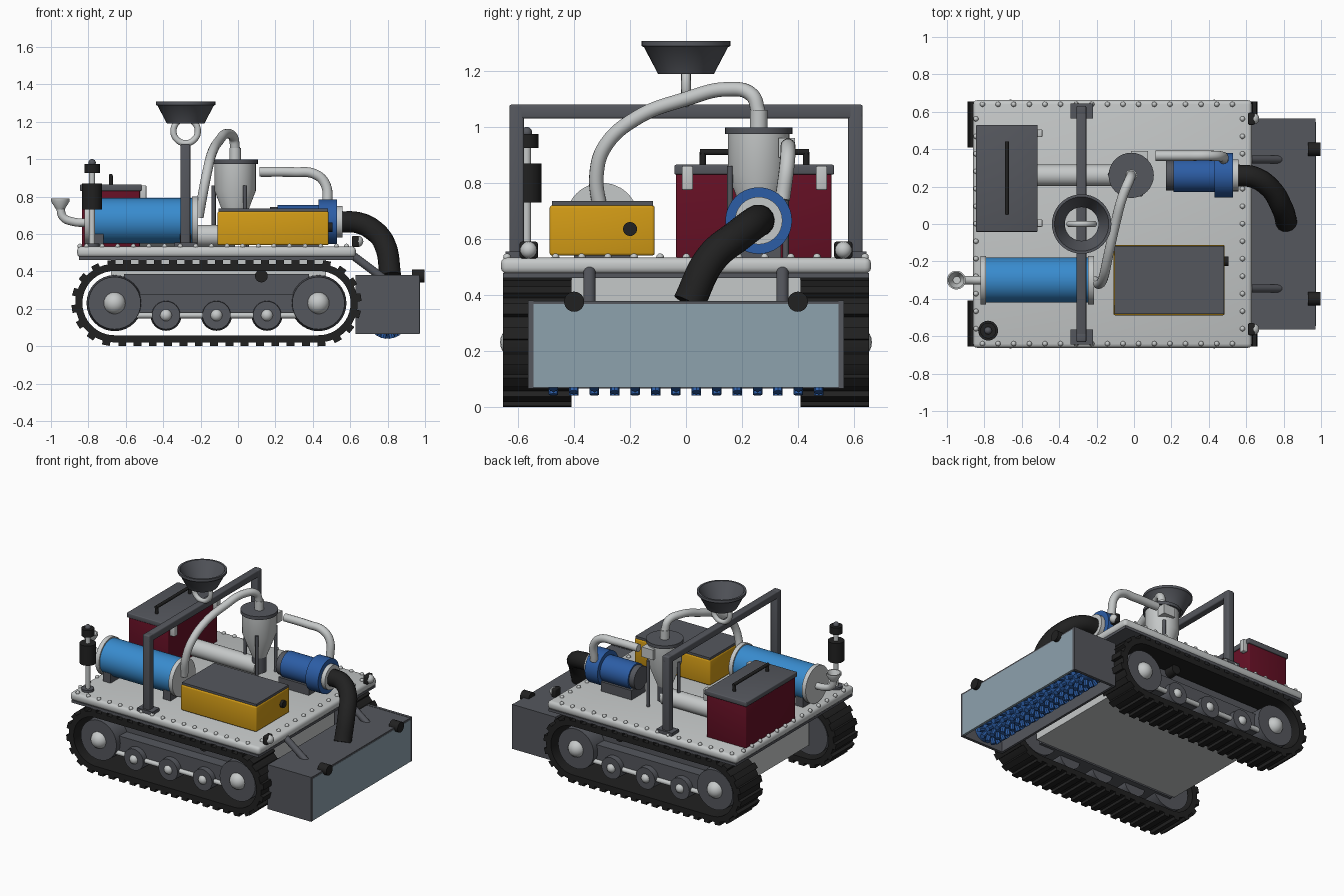
import bpy, bmesh
from math import sin, cos, pi, radians
from mathutils import Vector, Matrix

cube = bpy.data.objects.get("Cube")
if cube:
    bpy.data.objects.remove(cube, do_unlink=True)


def material(name, *rgb):
    m = bpy.data.materials.new(name)
    m.use_nodes = True
    m.diffuse_color = (*rgb, 1)
    m.node_tree.nodes["Principled BSDF"].inputs["Base Color"].default_value = (*rgb, 1)
    return m


light = material("light grey metal", .56, .58, .58)
dark = material("dark grey metal", .09, .095, .11)
black = material("black rubber", .015, .015, .015)
red = material("dark red", .13, .005, .018)
yellow = material("amber yellow", .65, .33, .008)
sky = material("tank blue", .04, .26, .62)
blue = material("machine blue", .025, .11, .38)
glass = material("blue grey panel", .27, .36, .42)


def finish(name, bm, mat):
    bmesh.ops.recalc_face_normals(bm, faces=bm.faces)
    mesh = bpy.data.meshes.new(name)
    bm.to_mesh(mesh)
    bm.free()
    mesh.materials.append(mat)
    mesh.shade_smooth()
    mesh.set_sharp_from_angle(angle=radians(35))
    ob = bpy.data.objects.new(name, mesh)
    bpy.context.collection.objects.link(ob)
    return ob


def box(name, xs, ys, zs, mat, bevel=0):
    bm = bmesh.new()
    mid = Vector([(a + b) / 2 for a, b in (xs, ys, zs)])
    size = [b - a for a, b in (xs, ys, zs)]
    bmesh.ops.create_cube(bm, size=1, matrix=Matrix.Translation(mid) @ Matrix.Diagonal((*size, 1)))
    if bevel:
        bmesh.ops.bevel(bm, geom=bm.edges[:], offset=bevel, segments=3, profile=.5, affect='EDGES')
    return finish(name, bm, mat)


def add_cyl(bm, p, q, r, r2=None, sides=32):
    p, q = Vector(p), Vector(q)
    turn = (q - p).to_track_quat('Z', 'Y').to_matrix().to_4x4()
    bmesh.ops.create_cone(bm, cap_ends=True, segments=sides, radius1=r, radius2=r if r2 is None else r2,
                          depth=(q - p).length, matrix=Matrix.Translation((p + q) / 2) @ turn)


def cyl(name, p, q, r, mat, r2=None, sides=32):
    bm = bmesh.new()
    add_cyl(bm, p, q, r, r2, sides)
    return finish(name, bm, mat)


def ball(name, p, r, mat):
    bm = bmesh.new()
    bmesh.ops.create_uvsphere(bm, u_segments=20, v_segments=12, radius=r, matrix=Matrix.Translation(p))
    return finish(name, bm, mat)


def lathe(name, centre, profile, mat):
    bm = bmesh.new()
    c = Vector(centre)
    vs = [bm.verts.new(c + Vector((r, 0, z))) for r, z in profile]
    es = [bm.edges.new((vs[i], vs[(i + 1) % len(vs)])) for i in range(len(vs))]
    bmesh.ops.spin(bm, geom=vs + es, cent=c, axis=(0, 0, 1), angle=2 * pi, steps=40, use_duplicate=False)
    bmesh.ops.remove_doubles(bm, verts=bm.verts, dist=.0005)
    return finish(name, bm, mat)


def tube(name, points, r, mat, cyclic=False):
    cu = bpy.data.curves.new(name, 'CURVE')
    cu.dimensions, cu.bevel_depth, cu.bevel_resolution = '3D', r, 5
    cu.use_fill_caps, cu.resolution_u = True, 10
    sp = cu.splines.new('BEZIER')
    sp.bezier_points.add(len(points) - 1)
    sp.use_cyclic_u = cyclic
    for bp, co in zip(sp.bezier_points, points):
        bp.co = co
        bp.handle_left_type = bp.handle_right_type = 'AUTO'
    tmp = bpy.data.objects.new(name + "_path", cu)
    bpy.context.collection.objects.link(tmp)
    bm = bmesh.new()
    bm.from_mesh(tmp.evaluated_get(bpy.context.evaluated_depsgraph_get()).to_mesh())
    bpy.data.objects.remove(tmp, do_unlink=True)
    return finish(name, bm, mat)


# Tracks: belt around two end wheels, with evenly spaced lugs
REAR, FRONT, AXLE = -.66, .43, .23
RUN = FRONT - REAR


def belt_point(t, r):
    """Point and outward angle at fraction t of the way around the belt."""
    arc = pi * .2
    s = t * 2 * (RUN + arc)
    side = s >= RUN + arc
    s -= (RUN + arc) * side
    a = -pi / 2 + max(0, s - RUN) / .2 + pi * side
    x = (REAR + min(s, RUN)) if not side else (FRONT - min(s, RUN))
    return x + r * cos(a), AXLE + r * sin(a), a


def track(name, y0, y1):
    bm = bmesh.new()
    n = 120
    rings = []
    for i in range(n):
        ring = []
        for r, y in ((.172, y0), (.21, y0), (.21, y1), (.172, y1)):
            x, z, _ = belt_point(i / n, r)
            ring.append(bm.verts.new((x, y, z)))
        rings.append(ring)
    for i in range(n):
        a, b = rings[i], rings[(i + 1) % n]
        for k in range(4):
            bm.faces.new((a[k], a[k - 1], b[k - 1], b[k]))
    for i in range(42):
        x, z, a = belt_point((i + .5) / 42, .217)
        bmesh.ops.create_cube(bm, size=1, matrix=Matrix.Translation((x, (y0 + y1) / 2, z))
                              @ Matrix.Rotation(-a, 4, 'Y') @ Matrix.Diagonal((.026, y1 - y0, .042, 1)))
    return finish(name, bm, black)


for s, side in ((-1, "right"), (1, "left")):
    def span(a, b):
        return tuple(sorted((a * s, b * s)))
    track(side + "_track", *span(.41, .655))
    box(side + "_track_frame", (REAR, FRONT), span(.41, .58), (.15, .28), dark)
    box(side + "_upper_frame", (REAR + .05, FRONT - .05), span(.41, .5), (.28, .385), dark)
    cyl(side + "_axle_bar", (REAR, s * .59, .165), (FRONT, s * .59, .165), .016, light)
    cyl(side + "_return_roller", (.125, s * .44, .375), (.125, s * .57, .375), .034, black)
    for x in (REAR, FRONT):
        cyl(side + "_drive_wheel", (x, s * .43, AXLE), (x, s * .62, AXLE), .15, dark, .14)
        ball(side + "_drive_hub", (x, s * .605, AXLE), .06, light)
    for x in (-.385, -.115, .155):
        cyl(side + "_road_wheel", (x, s * .45, .165), (x, s * .62, .165), .083, dark, .075)
        ball(side + "_road_hub", (x, s * .61, .165), .033, light)

    # Headlamps, lift arms and bumper rollers at the working end
    box(side + "_lamp_housing", (.61, .645), span(.53, .595), (.53, .59), black, .008)
    ball(side + "_lamp_lens", (.64, s * .563, .56), .03, light)
    cyl(side + "_lift_arm", (.58, s * .345, .51), (.78, s * .345, .36), .022, dark)
    cyl(side + "_bumper_roller", (.93, s * .4, .375), (.998, s * .4, .375), .036, black)

    # Gantry posts
    box(side + "_gantry_post", (-.307, -.255), span(.58, .632), (.53, 1.08), dark, .008)
    box(side + "_gantry_foot", (-.34, -.22), span(.565, .645), (.53, .555), dark)
    box(side + "_head_side", (.628, .97), span(.545, .565), (.065, .38), dark)

# Chassis, deck and rivets
box("chassis", (-.68, .47), (-.41, .41), (.16, .47), light)
box("deck_underplate", (-.85, .62), (-.655, .655), (.46, .478), dark)
box("deck", (-.86, .63), (-.662, .662), (.475, .533), light, .022)
bm = bmesh.new()
spots = [(-.81 + i * .0835, y) for i in range(17) for y in (-.64, .64)]
spots += [(x, -.56 + i * .0935) for i in range(13) for x in (-.845, .58)]
for x, y in spots:
    bmesh.ops.create_uvsphere(bm, u_segments=10, v_segments=6, radius=.014, matrix=Matrix.Translation((x, y, .534)))
finish("deck_rivets", bm, light)

# Gantry beam, hanging ring and open bowl
box("gantry_beam", (-.307, -.255), (-.632, .632), (1.03, 1.08), dark, .008)
tube("bowl_ring", [(-.28 + .065 * cos(i * pi / 4), 0, 1.15 + .065 * sin(i * pi / 4)) for i in range(8)],
     .017, light, True)
lathe("hopper_bowl", (-.28, 0, 1.19), [(.09, .005), (.1, 0), (.15, .095), (.159, .1), (.159, .118), (.145, .118)], dark)

# Water tank with fill funnel
cyl("tank", (-.8, -.3, .67), (-.24, -.3, .67), .121, sky, sides=48)
for x in (-.82, -.245):
    cyl("tank_cap", (x, -.3, .67), (x + .03, -.3, .67), .13, light, sides=48)
for x in (-.75, -.28):
    box("tank_saddle", (x - .03, x + .03), (-.4, -.2), (.53, .6), dark)
tube("fill_elbow", [(-.8, -.3, .66), (-.88, -.3, .665), (-.935, -.3, .69), (-.95, -.3, .74)], .023, light)
lathe("fill_funnel", (-.95, -.3, .73), [(.015, 0), (.022, 0), (.05, .045), (.05, .06), (.042, .06)], light)

# Sensor mast
cyl("mast", (-.78, -.57, .53), (-.78, -.57, .95), .016, light)
cyl("mast_base", (-.78, -.57, .53), (-.78, -.57, .55), .04, dark)
cyl("mast_body", (-.78, -.57, .73), (-.78, -.57, .87), .053, black)
cyl("mast_head", (-.78, -.57, .925), (-.78, -.57, .975), .042, black)
ball("mast_tip", (-.78, -.57, .98), .02, dark)

# Red chest
box("chest", (-.835, -.525), (-.035, .52), (.53, .835), red, .006)
box("chest_lid", (-.845, -.515), (-.042, .53), (.83, .865), dark, .006)
tube("chest_handle_grip", [(-.68, .05, .91), (-.68, .44, .91)], .011, black)
for y in (.06, .43):
    cyl("chest_handle_leg", (-.68, y, .86), (-.68, y, .91), .011, black)
for y in (.005, .485):
    box("chest_latch", (-.525, -.49), (y - .02, y + .02), (.775, .86), light, .005)

# Yellow battery case
box("battery_case", (-.11, .485), (-.488, -.112), (.54, .72), yellow, .01)
box("battery_lid", (-.105, .48), (-.48, -.118), (.715, .735), dark)
cyl("battery_knob", (.48, -.2, .635), (.505, -.2, .635), .025, black)

# Cyclone separator
CX, CY = -.015, .26
lathe("cyclone_body", (CX, CY, 0), [(0, .66), (.045, .66), (.11, .83), (.11, .985), (0, .985)], light)
cyl("cyclone_lid", (CX, CY, .975), (CX, CY, .998), .121, dark)
cyl("cyclone_valve", (CX, CY, .56), (CX, CY, .67), .048, dark)
cyl("cyclone_outlet", (CX, CY, .99), (CX, CY, 1.06), .031, light)
box("cyclone_inlet", (CX, .075), (.33, .39), (.89, .96), light)
for k in range(3):
    x, y = CX + .115 * cos(k * 2.094 + 1), CY + .115 * sin(k * 2.094 + 1)
    cyl("cyclone_leg", (x, y, .53), (x, y, .86), .011, dark, sides=12)
cyl("transfer_pipe", (-.53, CY, .59), (CX, CY, .59), .058, light)

# Hoses
tube("suction_hose", [(CX, CY, 1.05), (-.025, .235, 1.115), (-.06, .15, 1.135), (-.1, 0, 1.1), (-.14, -.18, 1.03),
                      (-.165, -.29, .93), (-.185, -.32, .83), (-.21, -.305, .69)], .026, light)
tube("exhaust_pipe", [(.115, .365, .932), (.3, .365, .93), (.41, .365, .92), (.465, .362, .87), (.48, .345, .74)],
     .027, light)
tube("intake_hose", [(.55, .26, .665), (.64, .25, .66), (.73, .19, .615), (.79, .09, .53), (.815, .01, .37)],
     .058, black)

# Blower
box("blower_base", (.19, .43), (.18, .34), (.53, .6), dark)
cyl("motor", (.21, .26, .665), (.45, .26, .665), .09, blue)
cyl("motor_cover", (.17, .26, .665), (.215, .26, .665), .08, dark)
cyl("blower_housing", (.43, .26, .665), (.53, .26, .665), .119, blue, sides=40)
cyl("blower_flange", (.53, .26, .665), (.56, .26, .665), .085, light)

# Brush head, open underneath
box("head_top", (.628, .97), (-.565, .565), (.36, .378), dark)
box("head_back", (.628, .645), (-.55, .55), (.065, .37), dark)
box("head_panel", (.955, .972), (-.546, .546), (.068, .366), glass)
cyl("brush_drum", (.8, -.54, .15), (.8, .54, .15), .07, blue)
bm = bmesh.new()
for i in range(14):
    for k in range(14):
        a = (k + .5 * (i % 2)) * pi / 7
        y = -.474 + i * .073
        add_cyl(bm, (.8, y, .15), (.8 + .11 * cos(a), y, .15 + .11 * sin(a)), .017, sides=8)
finish("brush_bristles", bm, blue)
